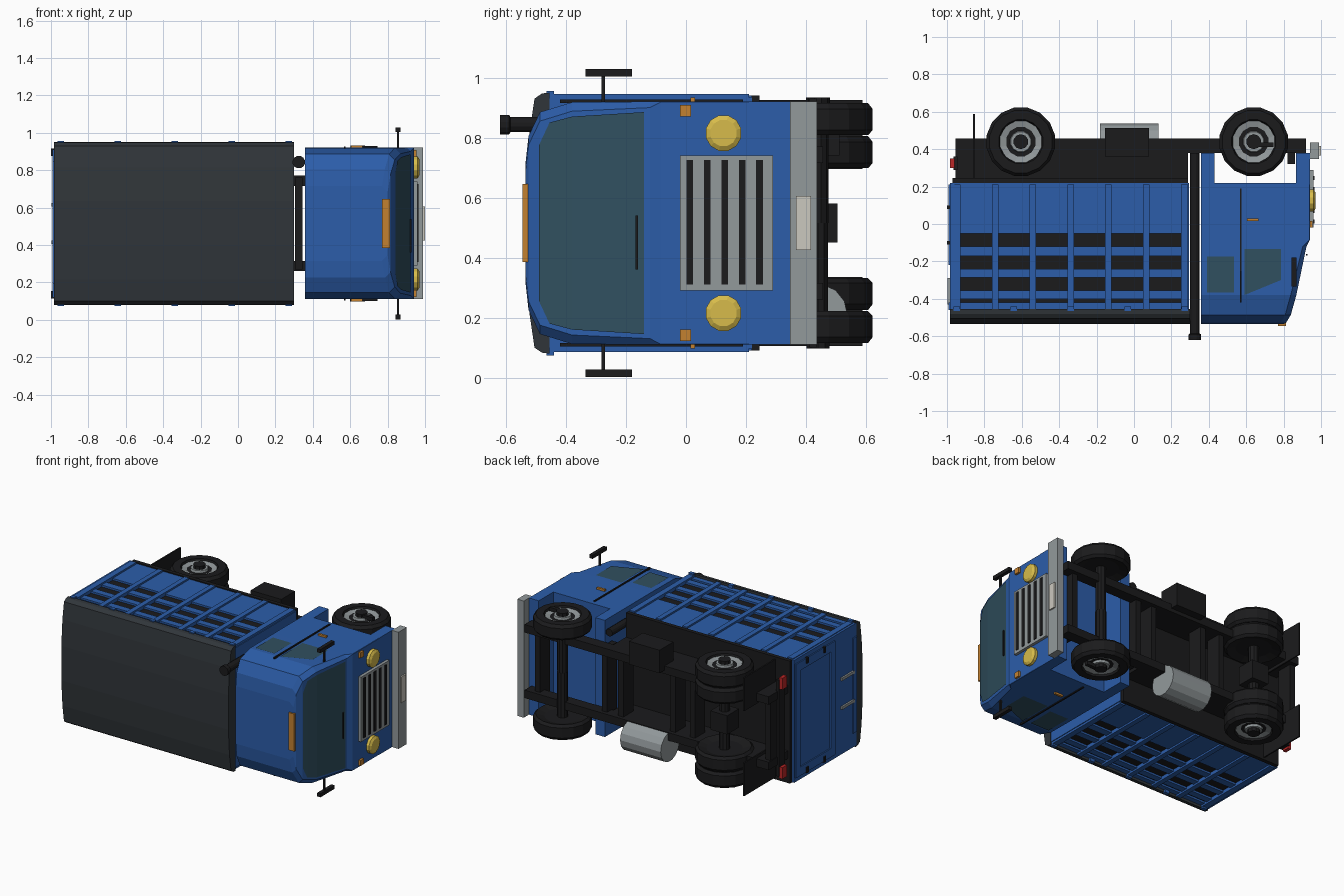
import bpy, bmesh, math
from mathutils import Matrix, Vector

if "Cube" in bpy.data.objects:
    bpy.data.objects.remove(bpy.data.objects["Cube"])

C = 0.515  # mid-plane of the truck (it lies on its side, its "up" is -y)


def mat(name, *rgb):
    m = bpy.data.materials.new(name)
    m.diffuse_color = (*rgb, 1)
    m.use_nodes = True
    m.node_tree.nodes["Principled BSDF"].inputs["Base Color"].default_value = m.diffuse_color
    return m


BLUE = mat("blue_paint", .025, .11, .40)
BLACK = mat("black", .011, .011, .012)
TARP = mat("tarp", .03, .036, .042)
GLASS = mat("glass", .03, .08, .115)
GREY = mat("grey_metal", .29, .32, .33)
ORANGE = mat("orange", .55, .22, .03)
YELLOW = mat("yellow", .68, .5, .07)
RED = mat("red", .5, .02, .02)
PLATE = mat("plate", .6, .58, .52)


def finish(name, bm, m):
    bmesh.ops.recalc_face_normals(bm, faces=bm.faces)
    me = bpy.data.meshes.new(name)
    bm.to_mesh(me)
    bm.free()
    me.materials.append(m)
    ob = bpy.data.objects.new(name, me)
    bpy.context.collection.objects.link(ob)
    return ob


def boxes(name, m, *items):
    """Each item: x0, x1, y0, y1, z0, z1."""
    bm = bmesh.new()
    for x0, x1, y0, y1, z0, z1 in items:
        M = Matrix.Translation(((x0 + x1) / 2, (y0 + y1) / 2, (z0 + z1) / 2)) @ \
            Matrix.Diagonal((x1 - x0, y1 - y0, z1 - z0, 1))
        bmesh.ops.create_cube(bm, size=1, matrix=M)
    return finish(name, bm, m)


def pair(name, m, *items):
    """Boxes on both sides; the last two numbers are distances from the mid-plane."""
    out = []
    for x0, x1, y0, y1, a, b in items:
        out += [(x0, x1, y0, y1, C + a, C + b), (x0, x1, y0, y1, C - b, C - a)]
    return boxes(name, m, *out)


def loft(name, m, rings, closed=True):
    bm = bmesh.new()
    vs = [[bm.verts.new(p) for p in r] for r in rings]
    n = len(vs[0])
    for a, b in zip(vs, vs[1:]):
        for i in range(n if closed else n - 1):
            j = (i + 1) % n
            bm.faces.new((a[i], a[j], b[j], b[i]))
    if closed:
        bm.faces.new(vs[0])
        bm.faces.new(vs[-1])
    return finish(name, bm, m)


def lathe(name, m, pos, axis, profile, n=16):
    """Profile of (radius, distance along axis)."""
    q = Vector((0, 0, 1)).rotation_difference(Vector(axis))
    rings = [[Vector(pos) + q @ Vector((r * math.cos(2 * math.pi * (i + .5) / n),
                                        r * math.sin(2 * math.pi * (i + .5) / n), d))
              for i in range(n)] for r, d in profile]
    return loft(name, m, rings)


# cab body: stacked outlines (y, front x, half width, corner chamfer)
cab = [(.22, .94, .405, .002), (-.085, .94, .405, .002), (-.12, .922, .405, .02),
       (-.38, .868, .403, .03), (-.487, .838, .37, .03), (-.525, .815, .29, .03),
       (-.535, .80, .20, .03)]
loft("cab_body", BLUE, [[(.357, y, C - w), (x - c, y, C - w), (x, y, C - w + c),
                         (x, y, C + w - c), (x - c, y, C + w), (.357, y, C + w)]
                        for y, x, w, c in cab])
boxes("cab_lower_panels", BLUE, (.865, .94, .21, .38, .11, .92), (.357, .43, .21, .38, .11, .92))

# windscreen and side windows
loft("windscreen", GLASS, [[(x, y, C - w), (x, y, C + w)] for y, x, w in
     [(-.49, .841, .26), (-.455, .852, .335), (-.38, .873, .355), (-.14, .923, .37)]], False)
for s, side in ((1, "left"), (-1, "right")):
    z = C + s * .408
    loft("front_window_" + side, GLASS, [[(.59, -.38, z), (.785, -.30, z)] if k else
         [(.59, -.135, z), (.785, -.135, z)] for k in (0, 1)], False)
    loft("rear_window_" + side, GLASS, [[(.39, y, z), (.535, y, z)] for y in (-.175, -.365)], False)
pair("door_trim", BLACK, (.566, .576, -.42, .19, .40, .412))
pair("door_handle", ORANGE, (.605, .665, .015, .03, .40, .418))
boxes("roof_marker", ORANGE, (.77, .812, -.545, -.515, .385, .645))
boxes("wiper", BLACK, (.92, .928, -.168, -.16, .36, .54))
pair("mirrors", BLACK, (.85, .862, -.282, -.27, .38, .50), (.843, .868, -.335, -.18, .488, .513))

# front end: grille, lamps, bumper
boxes("grille", GREY, (.935, .96, -.02, .29, .29, .74))
boxes("grille_slots", BLACK, *[(.95, .965, .002 + .058 * i, .024 + .058 * i, .31, .725)
                               for i in range(5)])
for s, side in ((1, "left"), (-1, "right")):
    lathe("headlight_" + side, YELLOW, (.935, .125, C + s * .3), (1, 0, 0),
          [(.061, 0), (.061, .025), (.045, .035)], 12)
pair("indicators", ORANGE, (.935, .955, -.02, .017, .355, .393))
boxes("bumper", GREY, (.94, .99, .347, .437, .11, .92))
boxes("number_plate", PLATE, (.985, 1.0, .366, .416, .425, .605))

# cargo box: dark inside, walls, slatted sides
x0, x1 = -.97, .30
boxes("box_interior", BLACK, (x0, x1 - .02, -.47, .215, .11, .92))
boxes("box_front_wall", BLUE, (x1 - .02, x1 - .005, -.465, .22, .10, .93))
rails = [(0 - .05, .22), (-.17, -.12), (-.285, -.24), (-.40, -.355), (-.47, -.42)]
pair("box_side_boards", BLUE, *[(x0, x1 - .01, a, b, .39, .418) for a, b in rails])
pair("box_side_ribs", BLUE,
     (x0, -.928, -.465, .21, .39, .43), (.25, x1 - .01, -.465, .21, .39, .43),
     *[(-.76 + .202 * i, -.725 + .202 * i, -.465, .21, .39, .43) for i in range(5)])
boxes("box_floor", BLACK, (x0, x1 - .01, .218, .245, .09, .94))

# rear gate with frame, hinges and grey bars
boxes("rear_wall", BLUE, (-.985, x0 + .01, -.465, .22, .09, .94))
boxes("rear_gate_frame", BLUE, (-.993, -.98, .16, .21, .12, .91), (-.993, -.98, -.22, -.17, .12, .91),
      (-.993, -.98, -.17, .16, .12, .18), (-.993, -.98, -.17, .16, .85, .91),
      (-.993, -.98, -.46, -.42, .19, .85))
pair("rear_gate_bars", GREY, (-.997, -.98, -.43, -.29, .09, .11))
pair("rear_hinges", BLACK, (-1.0, -.98, .08, .10, .36, .40), (-1.0, -.98, -.11, -.09, .36, .40))

# tarp roof: arched section run along the box
arch = [(.435, -.455), (.432, -.48), (.415, -.505), (.30, -.522), (.12, -.534)]
section = [(C + w, y) for w, y in arch] + [(C - w, y) for w, y in reversed(arch)]
loft("tarp_roof", TARP, [[(x, y, z) for z, y in section] for x in (-.983, x1)])
pair("tarp_hooks", BLUE, *[(-.965 + .305 * i, -.93 + .305 * i, -.465, -.44, .42, .441)
                           for i in range(5)])

# chassis
pair("chassis_rails", BLACK, (-.955, .92, .38, .457, .2, .255), (-.955, .29, .23, .39, .2, .255))
boxes("cross_members", BLACK, *[(x - .02, x + .02, .32, .43, .27, .76)
                                for x in (-.93, -.35, -.2, .2, .325, .84)])
boxes("rear_beam", BLACK, (-.965, -.945, .29, .36, .18, .85))
pair("tail_lights", RED, (-.985, -.96, .30, .35, .27, .35))
pair("mudflaps", BLACK, (-.86, -.85, .24, .588, .18, .41))
boxes("battery_box", BLACK, (-.155, .08, .36, .512, .74, .90))
lathe("fuel_tank", GREY, (-.182, .435, .21), (1, 0, 0), [(.103, 0), (.103, .312)], 14)
lathe("exhaust_stack", BLACK, (.325, .38, .843), (0, -1, 0),
      [(.026, 0), (.026, .965), (.034, .97), (.034, 1.0)], 12)

# axles and wheels: front single, rear twin
tyre = [(.115, -.09), (.17, -.107), (.186, -.09), (.186, -.02), (.17, 0), (.12, 0), (.113, -.02)]
for s, side in ((1, "left"), (-1, "right")):
    ax = (0, 0, s)
    for x, axle, twin in ((.64, "front", False), (-.605, "rear", True)):
        tag = axle + "_" + side
        p = (x, .44, C + s * .4)
        lathe("tyre_" + tag, BLACK, p, ax, tyre)
        if twin:
            lathe("inner_tyre_" + tag, BLACK, (x, .44, C + s * .29), ax, tyre)
        lathe("rim_" + tag, GREY, p, ax, [(.114, -.05), (.114, -.012), (.06, -.025), (.055, -.005)], 12)
        lathe("hub_" + tag, BLACK, p, ax, [(.04, -.03), (.04, .018)], 10)
        lathe("axle_" + tag, BLACK, (x, .44, C), ax, [(.035, 0), (.035, .35)], 10)
pair("front_hub_arms", BLACK, (.64, .745, .412, .437, .39, .415))
boxes("differential", BLACK, (-.67, -.54, .375, .505, .45, .58))
